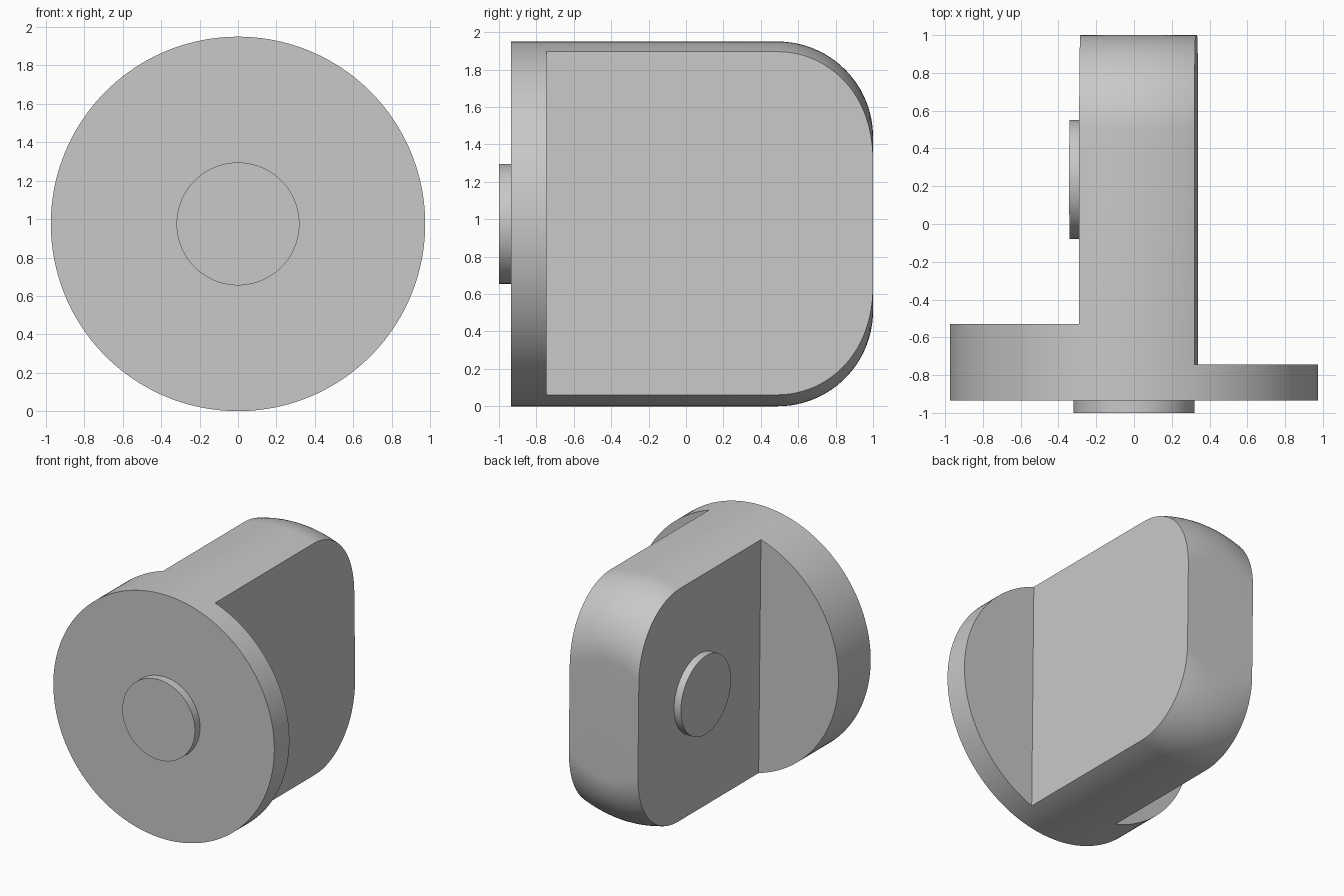
import bpy, bmesh
from math import sin, cos, pi, tau, radians
from mathutils import Matrix, Vector

cube = bpy.data.objects.get("Cube")
if cube:
    bpy.data.objects.remove(cube, do_unlink=True)

AXIS_Z = 0.975      # height of the turning axis
RADIUS = 0.975
FILLET = 0.51
FRONT, BACK = -0.935, 1.0
TILT = -0.011       # slight twist of the tongue about the axis
STEPS = 160

grey = bpy.data.materials.new("plain grey")
grey.use_nodes = True
grey.diffuse_color = (0.58, 0.58, 0.58, 1)
grey.node_tree.nodes["Principled BSDF"].inputs["Base Color"].default_value = grey.diffuse_color


def finish(bm, name):
    """Turn a bmesh into a named grey object."""
    bmesh.ops.recalc_face_normals(bm, faces=bm.faces)
    mesh = bpy.data.meshes.new(name)
    bm.to_mesh(mesh)
    bm.free()
    mesh.materials.append(grey)
    obj = bpy.data.objects.new(name, mesh)
    bpy.context.collection.objects.link(obj)
    return obj


def turned(name, profile):
    """Revolve (radius, y) points about the y axis."""
    bm = bmesh.new()
    verts = [bm.verts.new((r, y, 0)) for r, y in profile]
    edges = [bm.edges.new(pair) for pair in zip(verts, verts[1:])]
    bmesh.ops.spin(bm, geom=verts + edges, cent=(0, 0, 0), axis=(0, 1, 0),
                   angle=tau, steps=STEPS, use_duplicate=False)
    bmesh.ops.remove_doubles(bm, verts=bm.verts, dist=0.0001)
    return finish(bm, name)


def box(name, low, high):
    bm = bmesh.new()
    bmesh.ops.create_cube(bm, size=1)
    low, high = Vector(low), Vector(high)
    for v in bm.verts:
        v.co = (low + high) / 2 + v.co * (high - low)
    return finish(bm, name)


def smooth(obj):
    bpy.ops.object.select_all(action="DESELECT")
    obj.select_set(True)
    bpy.context.view_layer.objects.active = obj
    bpy.ops.object.shade_smooth_by_angle(angle=radians(25))


raise_axis = Matrix.Translation((0, 0, AXIS_Z))
twist = Matrix.Rotation(TILT, 4, "Y")

# Body: a disc-ended cylinder with a large rounded back edge
arc = [(RADIUS - FILLET + FILLET * cos(t), BACK - FILLET + FILLET * sin(t))
       for t in (pi / 2 * i / 24 for i in range(25))]
body = turned("flange_and_tongue", [(0, FRONT), (RADIUS, FRONT)] + arc + [(0, BACK)])

# Cut both sides away to leave the tongue and a stepped flange
cutters = [box("left_cutter", (0.33, -0.745, -2), (2, 2, 2)),
           box("right_cutter", (-2, -0.53, -2), (-0.28, 2, 2))]
bpy.context.view_layer.objects.active = body
for cutter in cutters:
    cutter.data.transform(twist)
    cutter.hide_render = True
    mod = body.modifiers.new("side_cut", "BOOLEAN")
    mod.operation = "DIFFERENCE"
    mod.solver = "EXACT"
    mod.object = cutter
    bpy.ops.object.modifier_apply(modifier=mod.name)
for cutter in cutters:
    bpy.data.objects.remove(cutter, do_unlink=True)
body.data.transform(raise_axis)
smooth(body)

# Round boss on the front of the flange
front_boss = turned("front_boss", [(0, -1), (0.32, -1), (0.32, -0.92), (0, -0.92)])
front_boss.data.transform(raise_axis)
smooth(front_boss)

# Round boss on the side of the tongue
side_boss = turned("side_boss", [(0, 0.26), (0.315, 0.26), (0.315, 0.34), (0, 0.34)])
side_boss.data.transform(raise_axis @ twist @ Matrix.Translation((0, 0.235, 0))
                         @ Matrix.Rotation(pi / 2, 4, "Z"))
smooth(side_boss)
